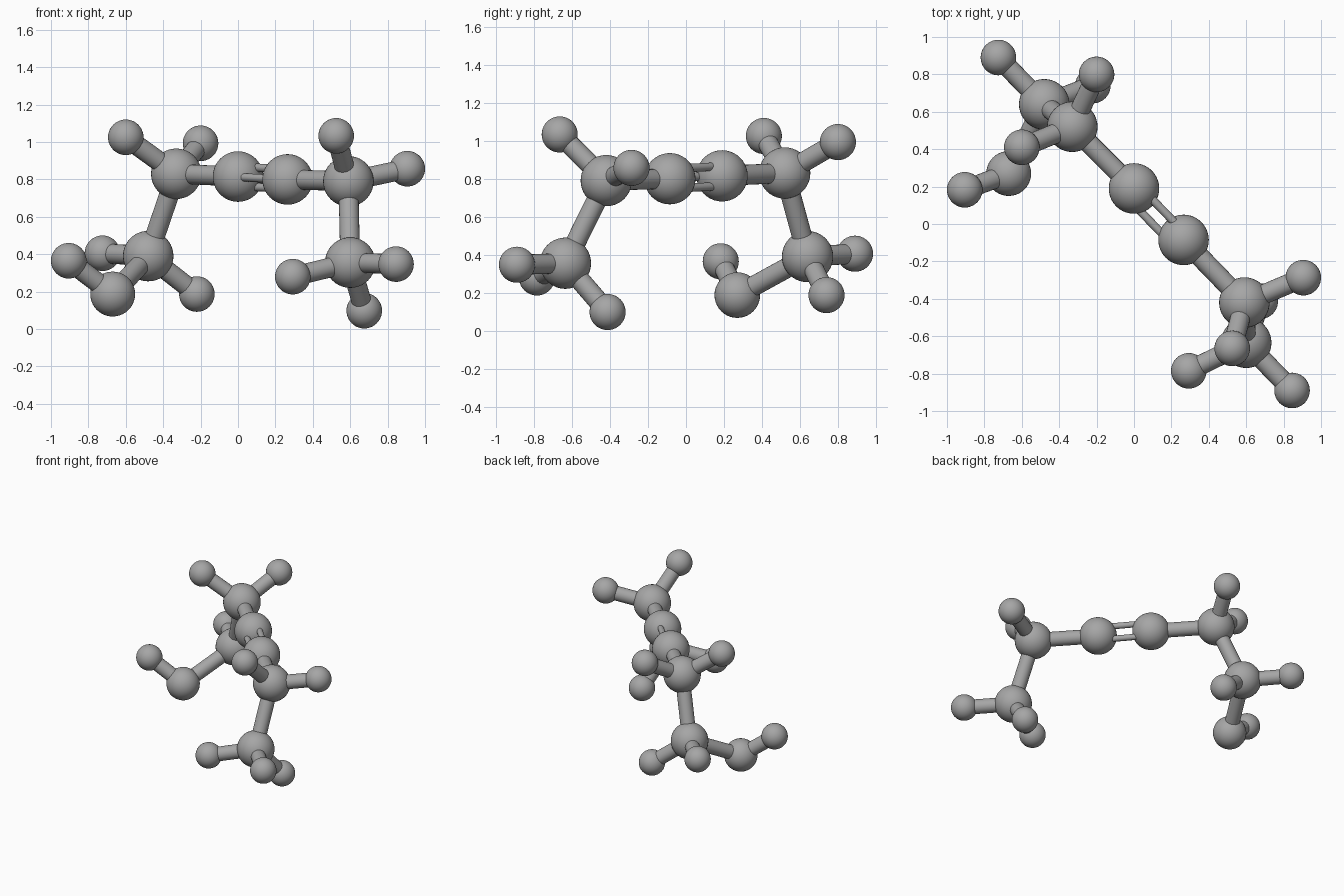
import bpy
import math
from mathutils import Vector

cube = bpy.data.objects.get("Cube")
if cube:
    bpy.data.objects.remove(cube, do_unlink=True)

grey = bpy.data.materials.new("matte grey")
grey.use_nodes = True
GREY = (0.38, 0.38, 0.38, 1)
grey.diffuse_color = GREY
grey.node_tree.nodes["Principled BSDF"].inputs["Base Color"].default_value = GREY

BIG, MID, SMALL = 0.135, 0.12, 0.095
BOND = 0.053

# Ball name: radius, centre
balls = {
    "carbon_upper_left": (BIG, (-0.33, 0.52, 0.83)),
    "carbon_middle_left": (BIG, (0.0, 0.19, 0.815)),
    "carbon_middle_right": (BIG, (0.265, -0.085, 0.80)),
    "carbon_upper_right": (BIG, (0.59, -0.42, 0.79)),
    "carbon_lower_right": (BIG, (0.60, -0.635, 0.355)),
    "carbon_lower_left": (BIG, (-0.48, 0.64, 0.39)),
    "oxygen": (MID, (-0.67, 0.27, 0.187)),
}

# Small end balls, grouped by the ball they hang from
ends = {
    "carbon_upper_left": [(-0.60, 0.41, 1.025), (-0.20, 0.80, 0.993)],
    "carbon_upper_right": [(0.525, -0.665, 1.033), (0.905, -0.287, 0.857)],
    "carbon_lower_right": [(0.293, -0.785, 0.28), (0.845, -0.89, 0.347),
                           (0.675, -0.413, 0.098)],
    "carbon_lower_left": [(-0.725, 0.89, 0.405), (-0.22, 0.74, 0.187)],
    "oxygen": [(-0.905, 0.183, 0.365)],
}


def finish(name):
    ob = bpy.context.object
    ob.name = name
    ob.data.materials.append(grey)
    bpy.ops.object.shade_smooth_by_angle(angle=math.radians(40))


def ball(name, radius, centre):
    bpy.ops.mesh.primitive_uv_sphere_add(segments=40, ring_count=20,
                                         radius=radius, location=centre)
    finish(name)


def rod(name, start, end, radius=BOND):
    a, b = Vector(start), Vector(end)
    bpy.ops.mesh.primitive_cylinder_add(
        vertices=24, radius=radius, depth=(b - a).length, location=(a + b) / 2,
        rotation=(b - a).to_track_quat("Z", "Y").to_euler())
    finish(name)


# Large balls
for name, (radius, centre) in balls.items():
    ball(name, radius, centre)

# Single bonds along the chain
for a, b in [("carbon_upper_left", "carbon_middle_left"),
             ("carbon_middle_right", "carbon_upper_right"),
             ("carbon_upper_right", "carbon_lower_right"),
             ("carbon_upper_left", "carbon_lower_left"),
             ("carbon_lower_left", "oxygen")]:
    rod(f"bond_{a}_to_{b}", balls[a][1], balls[b][1])

# Hydrogen balls and their bonds
for parent, places in ends.items():
    for i, place in enumerate(places, 1):
        ball(f"hydrogen_{i}_on_{parent}", SMALL, place)
        rod(f"hydrogen_bond_{i}_on_{parent}", balls[parent][1], place)

# Triple bond: three thin rods around the middle axis
p = Vector(balls["carbon_middle_left"][1])
q = Vector(balls["carbon_middle_right"][1])
axis = (q - p).normalized()
side = axis.cross(Vector((0, 0, 1))).normalized()
up = side.cross(axis)
for i in range(3):
    t = math.tau * i / 3
    offset = (side * math.cos(t) + up * math.sin(t)) * 0.06
    rod(f"triple_bond_rod_{i + 1}", p + offset, q + offset, 0.022)
